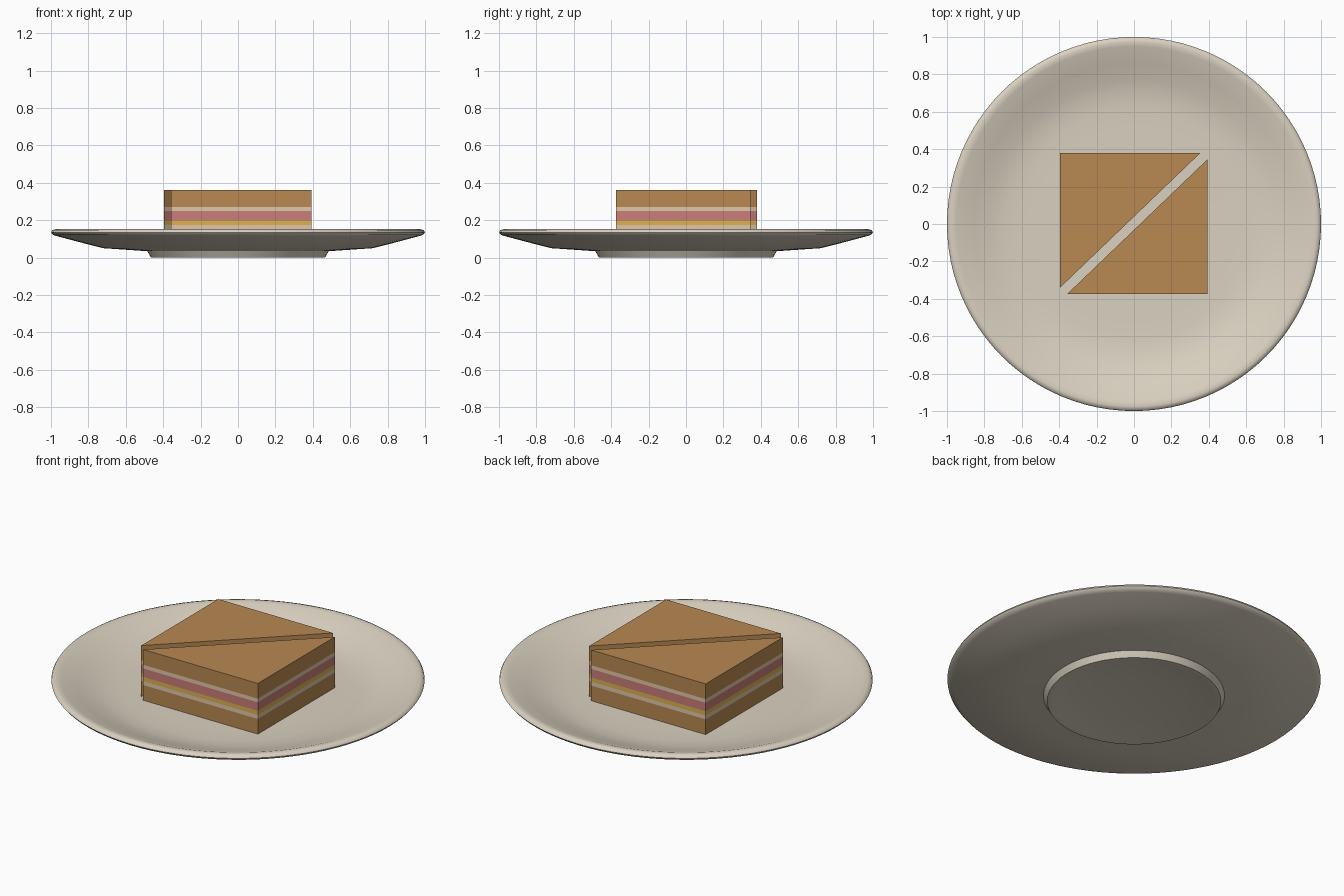
import bpy, bmesh, math

cube = bpy.data.objects.get("Cube")
if cube:
    bpy.data.objects.remove(cube, do_unlink=True)


def material(name, rgb):
    m = bpy.data.materials.new(name)
    m.use_nodes = True
    m.diffuse_color = (*rgb, 1)
    bsdf = m.node_tree.nodes["Principled BSDF"]
    bsdf.inputs["Base Color"].default_value = (*rgb, 1)
    bsdf.inputs["Roughness"].default_value = 0.6
    return m


CERAMIC = material("warm white ceramic", (0.70, 0.64, 0.53))
CRUST = material("toasted bread", (0.48, 0.25, 0.085))
CREAM = material("cream spread", (0.76, 0.58, 0.40))
HAM = material("pink ham", (0.60, 0.21, 0.19))
CHEESE = material("yellow cheese", (0.71, 0.45, 0.085))


def add_object(name, bm, mat):
    bmesh.ops.recalc_face_normals(bm, faces=bm.faces)
    mesh = bpy.data.meshes.new(name)
    bm.to_mesh(mesh)
    bm.free()
    mesh.materials.append(mat)
    ob = bpy.data.objects.new(name, mesh)
    bpy.context.collection.objects.link(ob)
    return ob


def lathe(name, profile, mat, steps=96):
    bm = bmesh.new()
    verts = [bm.verts.new((r, 0, z)) for r, z in profile]
    edges = [bm.edges.new(pair) for pair in zip(verts, verts[1:])]
    bmesh.ops.spin(bm, geom=verts + edges, cent=(0, 0, 0), axis=(0, 0, 1),
                   angle=math.tau, steps=steps)
    bmesh.ops.remove_doubles(bm, verts=bm.verts, dist=0.0005)
    ob = add_object(name, bm, mat)
    bpy.ops.object.select_all(action="DESELECT")
    ob.select_set(True)
    bpy.context.view_layer.objects.active = ob
    bpy.ops.object.shade_smooth_by_angle(angle=math.radians(50))
    return ob


def prism(name, outline, z0, z1, mat):
    bm = bmesh.new()
    face = bm.faces.new([bm.verts.new((x, y, z0)) for x, y in outline])
    top = bmesh.ops.extrude_face_region(bm, geom=[face])["geom"]
    moved = [v for v in top if isinstance(v, bmesh.types.BMVert)]
    bmesh.ops.translate(bm, verts=moved, vec=(0, 0, z1 - z0))
    # Extruding drops the starting face, so close the underside when needed
    open_edges = [e for e in bm.edges if e.is_boundary]
    if open_edges:
        bmesh.ops.holes_fill(bm, edges=open_edges)
    return add_object(name, bm, mat)


# Plate: hollow foot, sloping underside, rounded rim, shallow dish
lathe("plate", [
    (0, 0.025), (0.25, 0.02), (0.43, 0.004), (0.45, 0), (0.465, 0),
    (0.485, 0.034), (0.60, 0.042), (0.72, 0.05), (0.85, 0.083),
    (0.97, 0.115), (0.99, 0.122), (1.0, 0.135), (0.993, 0.147),
    (0.975, 0.152), (0.95, 0.147), (0.86, 0.115), (0.77, 0.084),
    (0.70, 0.068), (0.62, 0.061), (0.5, 0.06), (0, 0.06)], CERAMIC)

# Two triangular sandwich halves, each a stack of layers
halves = {
    "back": [(-0.395, 0.38), (-0.395, -0.34), (0.355, 0.38)],
    "front": [(0.392, -0.375), (0.392, 0.345), (-0.358, -0.375)],
}
layers = [
    ("bottom_bread", 0.15, CRUST), ("lower_spread", 0.173, CREAM),
    ("cheese", 0.198, CHEESE), ("ham", 0.248, HAM),
    ("upper_spread", 0.27, CREAM), ("top_bread", 0.36, CRUST),
]
for side, outline in halves.items():
    z = 0.058
    for name, top, mat in layers:
        prism(f"{side}_{name}", outline, z, top, mat)
        z = top
